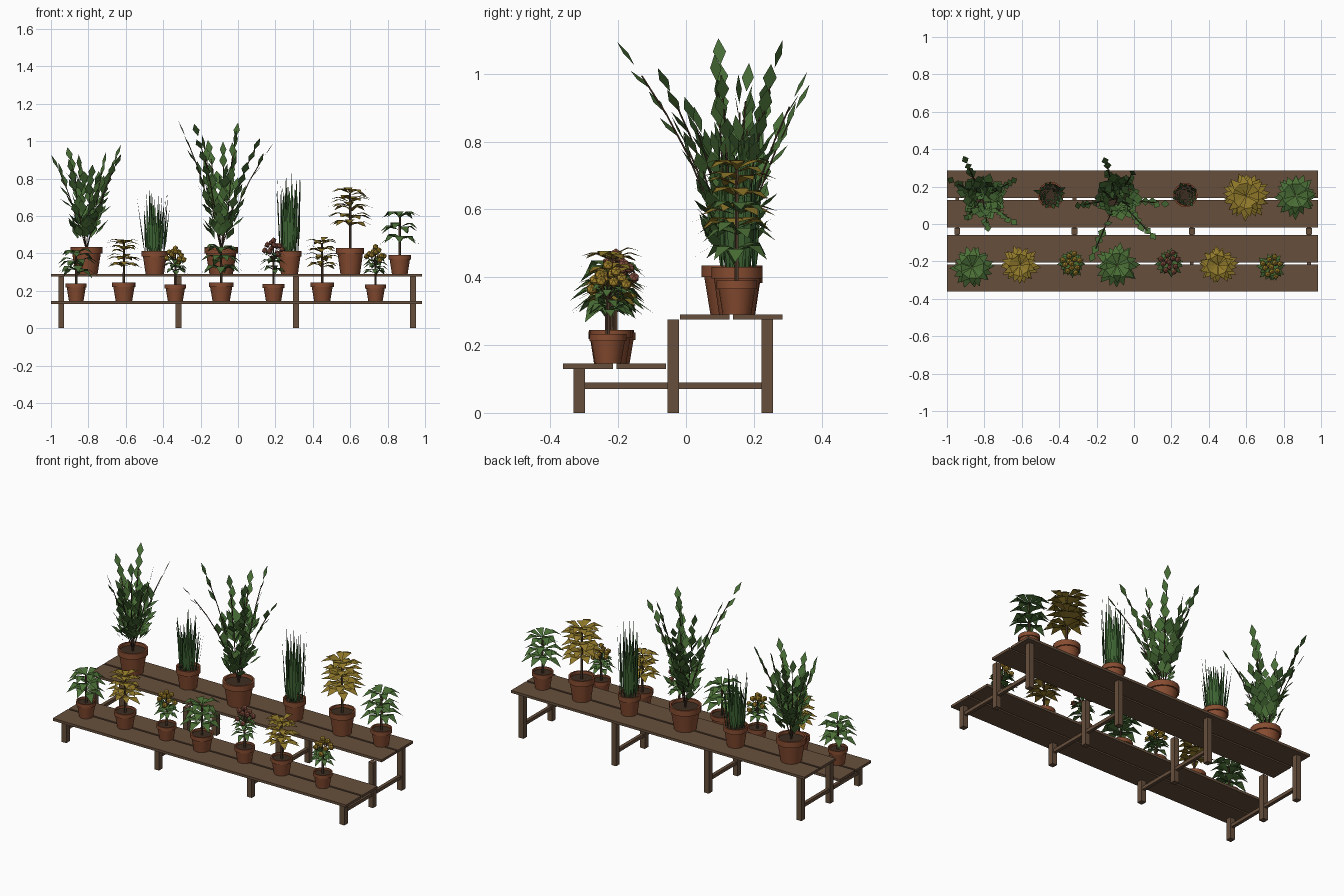
import bpy, bmesh, math, random
from mathutils import Vector, Matrix

random.seed(7)
cube = bpy.data.objects.get("Cube")
if cube:
    bpy.data.objects.remove(cube, do_unlink=True)

UP = Vector((0, 0, 1))
COLOURS = {
    "brown_wood": (.135, .078, .045),
    "terracotta": (.24, .072, .03),
    "soil": (.045, .026, .015),
    "stem_brown": (.085, .048, .028),
    "leaf_green": (.068, .155, .036),
    "bush_green": (.065, .155, .037),
    "grass_green": (.045, .12, .032),
    "golden_leaf": (.28, .19, .023),
    "yellow_bloom": (.42, .26, .028),
    "red_bloom": (.27, .09, .055),
}
MATS = {}
for name, rgb in COLOURS.items():
    m = bpy.data.materials.new(name)
    m.use_nodes = True
    m.diffuse_color = (*rgb, 1)
    bsdf = m.node_tree.nodes["Principled BSDF"]
    bsdf.inputs["Base Color"].default_value = (*rgb, 1)
    bsdf.inputs["Roughness"].default_value = .8
    MATS[name] = m


def finish(bm, name, mats, smooth=False):
    me = bpy.data.meshes.new(name)
    bm.to_mesh(me)
    bm.free()
    for m in mats:
        me.materials.append(MATS[m])
    if smooth:
        me.shade_smooth()
        me.set_sharp_from_angle(angle=math.radians(35))
    ob = bpy.data.objects.new(name, me)
    bpy.context.collection.objects.link(ob)


def box(name, lo, hi):
    lo, hi = Vector(lo), Vector(hi)
    bm = bmesh.new()
    mat = Matrix.Translation((lo + hi) / 2) @ Matrix.Diagonal((*(hi - lo), 1))
    bmesh.ops.create_cube(bm, size=1, matrix=mat)
    finish(bm, name, ["brown_wood"])


# Two-step bench: planks, legs and rails
for name, z, y0 in (("lower", .13, -.362), ("upper", .275, -.018)):
    for k, part in enumerate(("front", "back")):
        y = y0 + k * .157
        box(f"{name}_{part}_plank", (-1, y, z), (.985, y + .146, z + .015))
for i in range(4):
    x = -.945 + i * .627
    for name, y, top in (("front", -.315, .13), ("middle", -.038, .275), ("back", .24, .275)):
        box(f"{name}_leg_{i + 1}", (x - .016, y - .017, 0), (x + .016, y + .017, top))
    box(f"side_rail_{i + 1}", (x - .01, -.3, .07), (x + .01, .225, .09))


def pot(name, x, y, z, r, h, sides=16):
    """Tapered pot with a collar, turned from a profile."""
    profile = [(0, 0), (.7, 0), (.9, .76), (1, .76), (1, 1), (.87, 1), (.85, .88), (0, .88)]
    bm = bmesh.new()
    vs = [bm.verts.new((x + a * r, y, z + b * h)) for a, b in profile]
    es = [bm.edges.new(p) for p in zip(vs, vs[1:])]
    bmesh.ops.spin(bm, geom=vs + es, cent=(x, y, 0), axis=UP, angle=math.tau,
                   steps=sides, use_duplicate=False)
    bmesh.ops.remove_doubles(bm, verts=bm.verts, dist=.0005)
    bmesh.ops.recalc_face_normals(bm, faces=bm.faces)
    for f in bm.faces:
        inner = all((v.co.xy - Vector((x, y))).length < .86 * r for v in f.verts)
        f.material_index = int(inner and f.calc_center_median().z > z + h / 2)
    finish(bm, name, ["terracotta", "soil"], True)


def twig(bm, a, b, r):
    d = b - a
    m = Matrix.Translation((a + b) / 2) @ d.to_track_quat('Z', 'Y').to_matrix().to_4x4()
    bmesh.ops.create_cone(bm, cap_ends=True, segments=5, radius1=r, radius2=r * .8,
                          depth=d.length, matrix=m)


def leaf(bm, p, d, length, width, mat, droop=0.0, widest=.5):
    """Diamond leaf creased across its widest line."""
    d = d.normalized()
    side = UP.cross(d).normalized() * width / 2
    mid = p + d * length * widest
    tip = p + d * length - UP * droop
    a, l, r, t = [bm.verts.new(c) for c in (p, mid + side, mid - side, tip)]
    for tri in ((a, r, l), (l, r, t)):
        bm.faces.new(tri).material_index = mat


def ring(bm, c, n, radius, rise, droop, turn):
    """Whorl of leaves that climb from the stem, then droop."""
    for i in range(n):
        a = turn + math.tau * i / n + random.uniform(-.15, .15)
        size = radius * random.uniform(.82, 1.0)
        d = Vector((math.cos(a), math.sin(a), rise * random.uniform(.6, 1.3)))
        leaf(bm, c + UP * random.uniform(-.012, .012), d, size * d.length,
             radius * .4, 1, radius * droop, .58)


def bush(name, x, y, z, tips):
    """Fan of arching stems strung with diamond leaves."""
    bm = bmesh.new()
    base = Vector((x, y, z))

    def point(t, tip, start):
        flat = start * min(1, t * 3) + (tip.xy - start) * t ** 1.7
        return base + Vector((flat.x, flat.y, (tip.z - z) * t))

    for tx, ty, tz in tips:
        tip = Vector((tx, ty, tz))
        start = tip.xy.normalized() * .035
        path = [point(k / 6, tip, start) for k in range(7)]
        for a, b in zip(path, path[1:-1]):
            twig(bm, a, b, .003)
        for k in range(8):
            t = .16 + .72 * k / 7
            p = point(t, tip, start)
            d = (point(t + .1, tip, start) - p).normalized()
            if k < 7:
                loose = .1 + .5 * (1 - t)
                d += Vector([random.uniform(-loose, loose) for _ in range(3)])
            leaf(bm, p, d, .086, .066 - .03 * t, 1)
    # Dense lower foliage
    for k in range(54):
        a, t = k * 2.4, random.random()
        out = Vector((math.cos(a), math.sin(a), 0))
        p = base + out * random.uniform(.03, .06 + .03 * t) + UP * (.06 + .3 * t)
        leaf(bm, p, out * random.uniform(.2, .8) + UP * random.uniform(.4, 1), .085, .058, 1)
    finish(bm, name, ["stem_brown", "bush_green"])


def grass(name, x, y, z, height, spread):
    """Clump of tapering upright blades."""
    bm = bmesh.new()
    for k in range(32):
        a = k * 2.4
        f = math.sqrt((k + 3) / 34)
        out = Vector((math.cos(a), math.sin(a), 0))
        h = height * random.uniform(.65, 1)
        p = Vector((x, y, z - .02)) + out * .053 * f
        d = out * (spread - .053) * f * random.uniform(.2, 1) + UP * h
        leaf(bm, p, d, d.length, .023, 0, 0, .3)
    finish(bm, name, ["grass_green"])


def leafy(name, x, y, z, top, radius, tiers, colour, bloom=None):
    """Single stem with whorls of leaves and, optionally, a dome of blooms."""
    bm = bmesh.new()
    base = Vector((x, y, z))
    tall = top - z
    mats = ["stem_brown", colour]
    low, high = (.36, .62) if bloom else (.4, .88)
    droop = .26 if colour == "golden_leaf" else .38
    twig(bm, base - UP * .02, base + UP * tall * high, .007)
    for k in range(tiers):
        f = k / (tiers - 1)
        ring(bm, base + UP * tall * (low + (high - low) * f), 8,
             radius * (1 - .12 * f), .25 + .12 * f, droop, k * .4)
    if bloom:
        mats.append(bloom)
        for k in range(12):
            a, f = k * 2.4, math.sqrt(k / 11)
            p = base + Vector((math.cos(a) * f * .056, math.sin(a) * f * .056,
                               tall * (.93 - .26 * f * f) + random.uniform(-.016, .01)))
            twig(bm, base + UP * tall * .5, p, .002)
            res = bmesh.ops.create_icosphere(bm, subdivisions=1, radius=.0165,
                                             matrix=Matrix.Translation(p))
            for fc in {fc for v in res["verts"] for fc in v.link_faces}:
                fc.material_index = 2
    finish(bm, name, mats)


# Upper row
UPPER, LOWER = .29, .145
bushes = (
    ("left_end_bush", -.81, .14, .085,
     [(-.1, .22, .96), (.18, .1, .97), (-.18, .1, .91), (.18, -.14, .92), (.03, -.17, .85),
      (-.09, -.11, .88), (.1, .05, .92), (-.04, .04, .9)]),
    ("middle_bush", -.09, .135, .09,
     [(-.15, -.35, 1.11), (-.23, -.04, 1.11), (.09, .15, 1.1), (.28, -.03, .99),
      (.21, -.22, 1.02), (-.07, .22, 1.0), (.08, -.05, 1.05), (-.1, .05, 1.02),
      (.01, .02, .98)]),
)
for name, x, y, r, tips in bushes:
    pot(name + "_pot", x, y, UPPER, r, .145)
    bush(name, x, y, UPPER + .125, tips)

for name, x, r, height, spread in (("short_grass", -.445, .07, .36, .1),
                                   ("tall_grass", .275, .065, .47, .085)):
    pot(name + "_pot", x, .155, UPPER, r, .122)
    grass(name, x, .155, UPPER + .11, height, spread)

# Leafy plants: name, x, y, shelf, pot radius, pot height, top, spread, tiers, colour, bloom
GREEN, GOLD = "leaf_green", "golden_leaf"
plants = (
    ("tall_golden_plant", .6, .15, UPPER, .075, .14, .765, .14, 5, GOLD, None),
    ("right_end_plant", .865, .15, UPPER, .06, .1, .625, .132, 3, GREEN, None),
    ("front_green_plant", -.865, -.232, LOWER, .056, .095, .42, .13, 3, GREEN, None),
    ("left_golden_plant", -.61, -.22, LOWER, .063, .1, .485, .115, 4, GOLD, None),
    ("left_bloom_plant", -.335, -.212, LOWER, .057, .088, .435, .085, 3, GREEN, "yellow_bloom"),
    ("centre_green_plant", -.09, -.22, LOWER, .066, .1, .44, .132, 3, GREEN, None),
    ("red_bloom_plant", .19, -.207, LOWER, .058, .092, .485, .085, 3, GREEN, "red_bloom"),
    ("right_golden_plant", .45, -.22, LOWER, .062, .1, .485, .115, 4, GOLD, None),
    ("right_bloom_plant", .735, -.23, LOWER, .055, .088, .445, .085, 3, GREEN, "yellow_bloom"),
)
for name, x, y, shelf, r, h, top, spread, tiers, colour, bloom in plants:
    pot(name + "_pot", x, y, shelf, r, h)
    leafy(name, x, y, shelf + h * .88, top, spread, tiers, colour, bloom)
